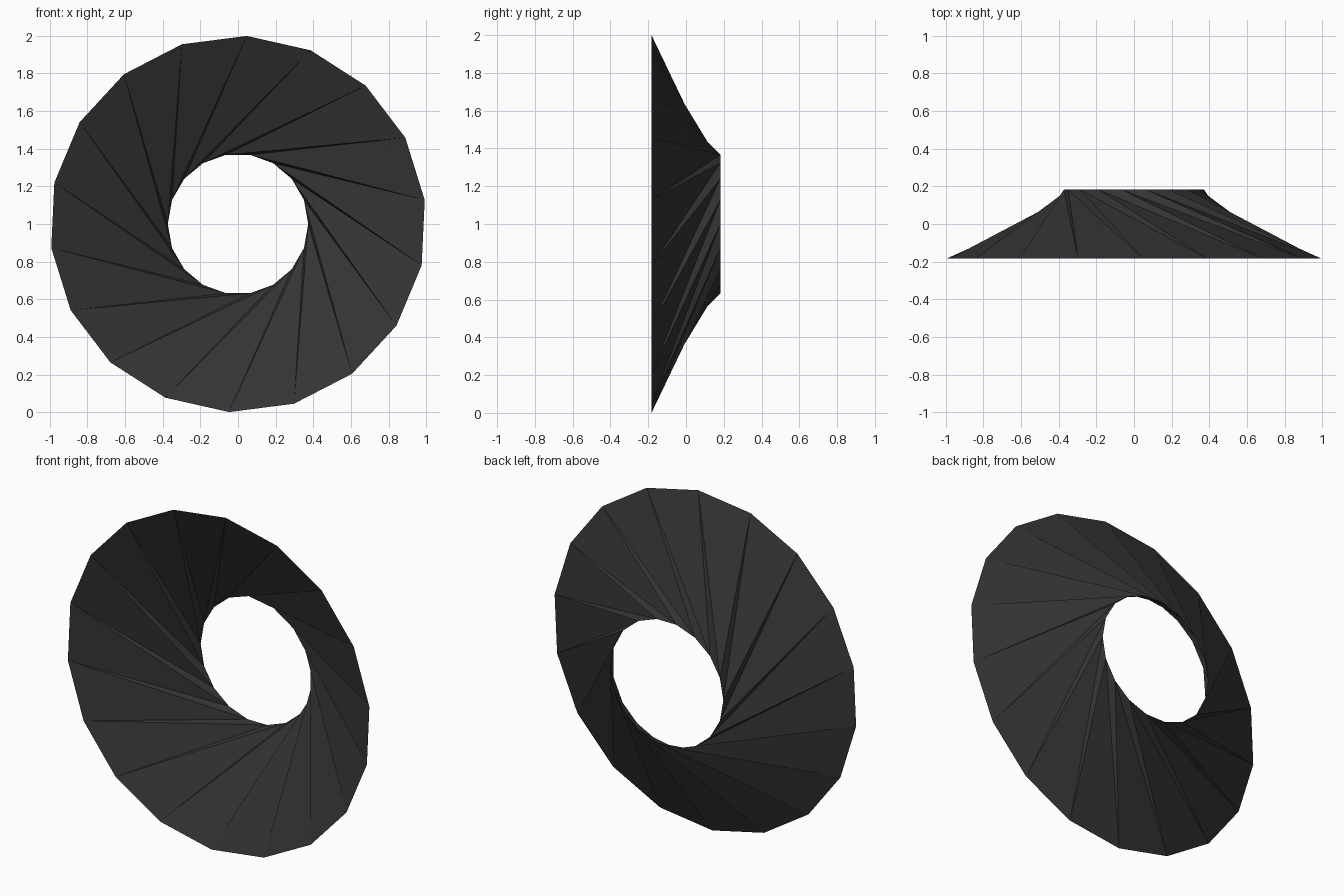
import bpy, bmesh, math

if "Cube" in bpy.data.objects:
    bpy.data.objects.remove(bpy.data.objects["Cube"])

SIDES = 18
STEP = 2 * math.pi / SIDES

# Dark single colour
dark = bpy.data.materials.new("charcoal")
dark.diffuse_color = (0.035, 0.035, 0.035, 1)
dark.use_nodes = True
dark.node_tree.nodes["Principled BSDF"].inputs["Base Color"].default_value = dark.diffuse_color


def ring(bm, radius, y, start):
    """Polygon ring in the xz plane, centred at z = 1."""
    return [bm.verts.new((radius * math.cos(start + i * STEP), y,
                          1 + radius * math.sin(start + i * STEP)))
            for i in range(SIDES)]


# Twisted sheet: wide front rim joined to a small back rim turned by 53 degrees
bm = bmesh.new()
outer = ring(bm, 1.0, -0.182, math.radians(7.3))
inner = ring(bm, 0.373, 0.182, math.radians(60))
for i in range(SIDES):
    j = (i + 1) % SIDES
    bm.faces.new((outer[i], outer[j], inner[j]))
    bm.faces.new((outer[i], inner[j], inner[i]))

mesh = bpy.data.meshes.new("twisted_ring")
bm.to_mesh(mesh)
bm.free()
mesh.materials.append(dark)
obj = bpy.data.objects.new("twisted_ring", mesh)
bpy.context.collection.objects.link(obj)

# Soft shading across the shallow facets
bpy.context.view_layer.objects.active = obj
obj.select_set(True)
bpy.ops.object.shade_smooth_by_angle(angle=math.radians(40))
